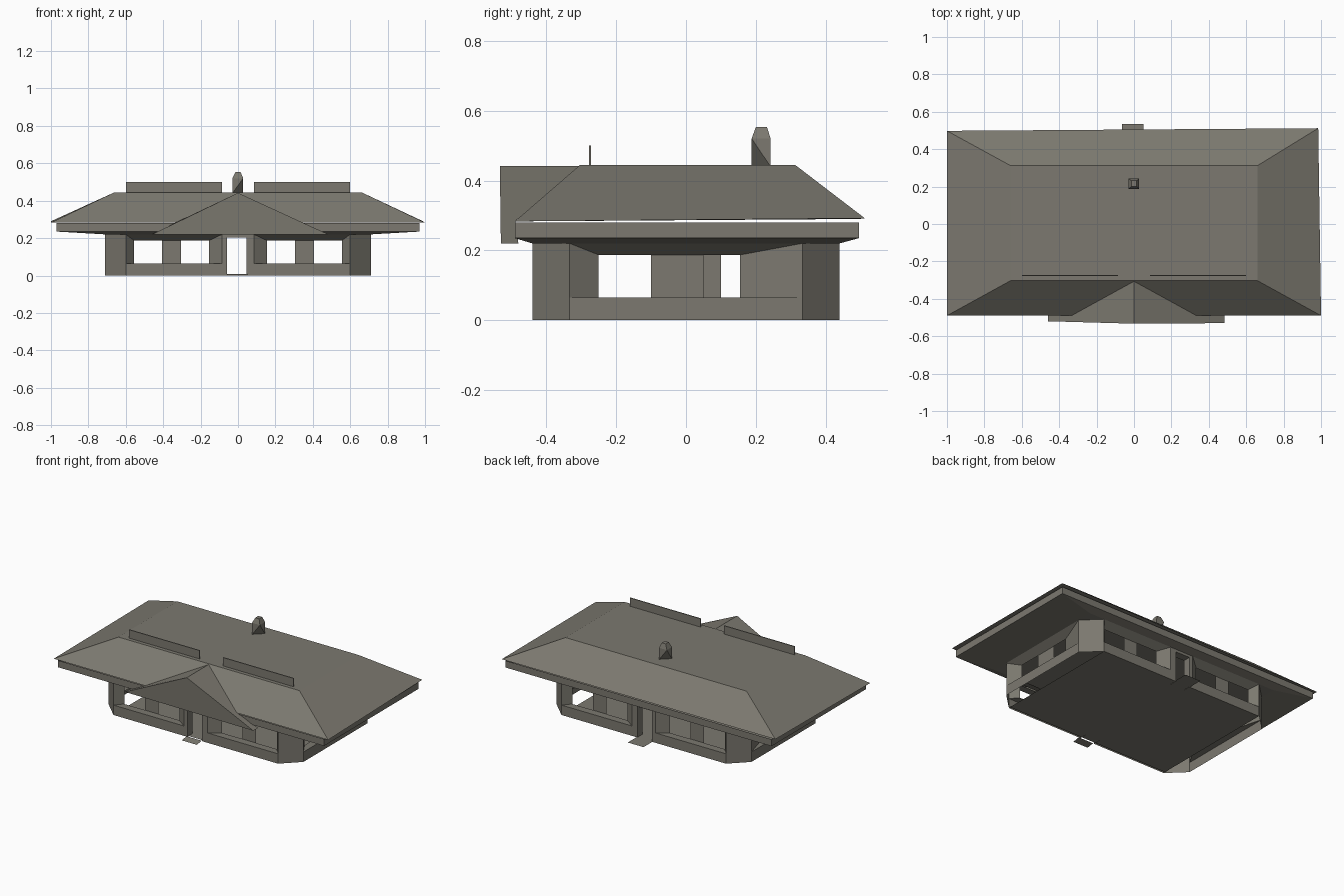
import bpy
from math import radians
from mathutils import Matrix

cube = bpy.data.objects.get("Cube")
if cube:
    bpy.data.objects.remove(cube, do_unlink=True)

stone = bpy.data.materials.new("warm_grey")
stone.use_nodes = True
stone.diffuse_color = (0.2, 0.19, 0.16, 1)
stone.node_tree.nodes["Principled BSDF"].inputs["Base Color"].default_value = stone.diffuse_color


def build(name, verts, faces, turn=0):
    mesh = bpy.data.meshes.new(name)
    mesh.from_pydata(verts, [], faces)
    mesh.transform(Matrix.Rotation(radians(turn), 4, "Z"))
    mesh.materials.append(stone)
    obj = bpy.data.objects.new(name, mesh)
    bpy.context.collection.objects.link(obj)
    return obj


def ring(x0, x1, y0, y1, z):
    return [(x0, y0, z), (x1, y0, z), (x1, y1, z), (x0, y1, z)]


def sides(low, high, n=4):
    return [(low + i, low + (i + 1) % n, high + (i + 1) % n, high + i) for i in range(n)]


def box(name, x0, x1, y0, y1, z0, z1):
    return build(name, ring(x0, x1, y0, y1, z0) + ring(x0, x1, y0, y1, z1),
                 sides(0, 4) + [(3, 2, 1, 0), (4, 5, 6, 7)])


WALL_TOP, SILL, HEAD, RECESS = 0.22, 0.065, 0.187, 0.05
FRONT, SIDE, CUT_X, CUT_Y = 0.44, 0.71, 0.6, 0.333


# Recessed window bay: low wall, splayed surround and a mullion
def bay(name, dist, outer, inner, mullion, turn):
    (a, b), (c, d), (m, n) = outer, inner, mullion
    y, back = -dist, RECESS - dist
    verts = [(a, y, 0), (b, y, 0), (b, y, SILL), (a, y, SILL), (b, y, WALL_TOP), (a, y, WALL_TOP),
             (c, back, SILL), (d, back, SILL), (d, back, HEAD), (c, back, HEAD),
             (m, back, SILL), (n, back, SILL), (n, back, HEAD), (m, back, HEAD)]
    faces = [(0, 1, 2, 3), (3, 2, 7, 11, 10, 6), (5, 9, 13, 12, 8, 4),
             (3, 6, 9, 5), (2, 4, 8, 7), (10, 11, 12, 13)]
    build(name, verts, faces, turn)


# Door surround with a reveal
def doorway(name, left, right, turn):
    y, edge, top = -FRONT, 0.085, 0.203
    verts = []
    for depth, a, b, t in ((y, -edge, edge, WALL_TOP), (y, left, right, top), (y + RECESS, left, right, top)):
        verts += [(a, depth, 0), (a, depth, t), (b, depth, t), (b, depth, 0)]
    faces = [(s + i, s + i + 1, s + i + 5, s + i + 4) for s in (0, 4) for i in range(3)]
    build(name, verts, faces, turn)


for label, turn in (("front", 0), ("back", 180)):
    for s, hand in ((-1, "first"), (1, "second")):
        def pair(a, b):
            return tuple(sorted((s * a, s * b)))
        bay(f"{label}_{hand}_window_bay", FRONT, pair(CUT_X, 0.085), pair(0.556, 0.155),
            pair(0.406, 0.305), turn)
doorway("front_doorway", -0.06, 0.045, 0)
doorway("back_doorway", -0.045, 0.06, 180)
bay("left_window_bay", SIDE, (-CUT_Y, CUT_Y), (-0.25, 0.155), (-0.1, 0.05), 90)
bay("right_window_bay", SIDE, (-CUT_Y, CUT_Y), (-0.155, 0.25), (-0.1, 0.1), -90)

# Chamfered corner walls
for sx in (-1, 1):
    for sy in (-1, 1):
        a, b = (sx * CUT_X, sy * FRONT), (sx * SIDE, sy * CUT_Y)
        build("corner_wall", [(*a, 0), (*b, 0), (*b, WALL_TOP), (*a, WALL_TOP)], [(0, 1, 2, 3)])

# Floor and door steps
build("floor", ring(-CUT_X, CUT_X, -0.43, FRONT, 0.002), [(0, 1, 2, 3)])
build("back_step", ring(-0.065, 0.05, FRONT, 0.535, 0.002), [(0, 1, 2, 3)])
build("front_step", [(-0.06, -0.5, 0), (0.05, -0.5, 0), (0.05, -0.45, 0.008), (-0.06, -0.45, 0.008)],
      [(0, 1, 2, 3)])

# Eaves: fascia band with a soffit sloping down to the walls
build("eaves", ring(-0.97, 0.97, -0.49, 0.495, 0.28) + ring(-0.97, 0.97, -0.49, 0.495, 0.235)
      + ring(-SIDE, SIDE, -FRONT, FRONT, WALL_TOP),
      sides(4, 0) + sides(8, 4) + [(11, 10, 9, 8)])

# Hipped roof with a flat top, its back edge slightly raised
build("hipped_roof", [(-1, -0.49, 0.283), (1, -0.49, 0.283), (0.985, 0.512, 0.292), (-1, 0.498, 0.29)]
      + ring(-0.66, 0.66, -0.303, 0.312, 0.445),
      sides(0, 4) + [(4, 5, 6, 7), (3, 2, 1, 0)])

# Entrance gable
build("entrance_gable", [(-0.46, -0.52, 0.22), (0.483, -0.53, 0.22), (0, -0.533, 0.442),
                         (-0.46, -0.48, 0.22), (0.483, -0.48, 0.22), (0, -0.303, 0.442),
                         (-0.33, -0.488, 0.285), (0.33, -0.488, 0.285)],
      [(0, 1, 2), (0, 2, 5, 6, 3), (1, 4, 7, 5, 2), (0, 3, 4, 1)])

# Upright roof panels
for s in (-1, 1):
    x0, x1 = sorted((s * 0.085, s * 0.6))
    box("roof_panel", x0, x1, -0.278, -0.272, 0.44, 0.5)

# Chimney: tapered cap above a body that narrows to a diagonal edge
build("chimney", ring(-0.03, 0.028, 0.188, 0.242, 0.52) + ring(-0.014, 0.014, 0.2, 0.232, 0.553)
      + [(-0.03, 0.188, 0.44), (0.028, 0.242, 0.44)],
      sides(0, 4) + [(4, 5, 6, 7), (0, 8, 1), (8, 9, 1), (1, 9, 2), (2, 9, 3), (9, 8, 3), (3, 8, 0)])
